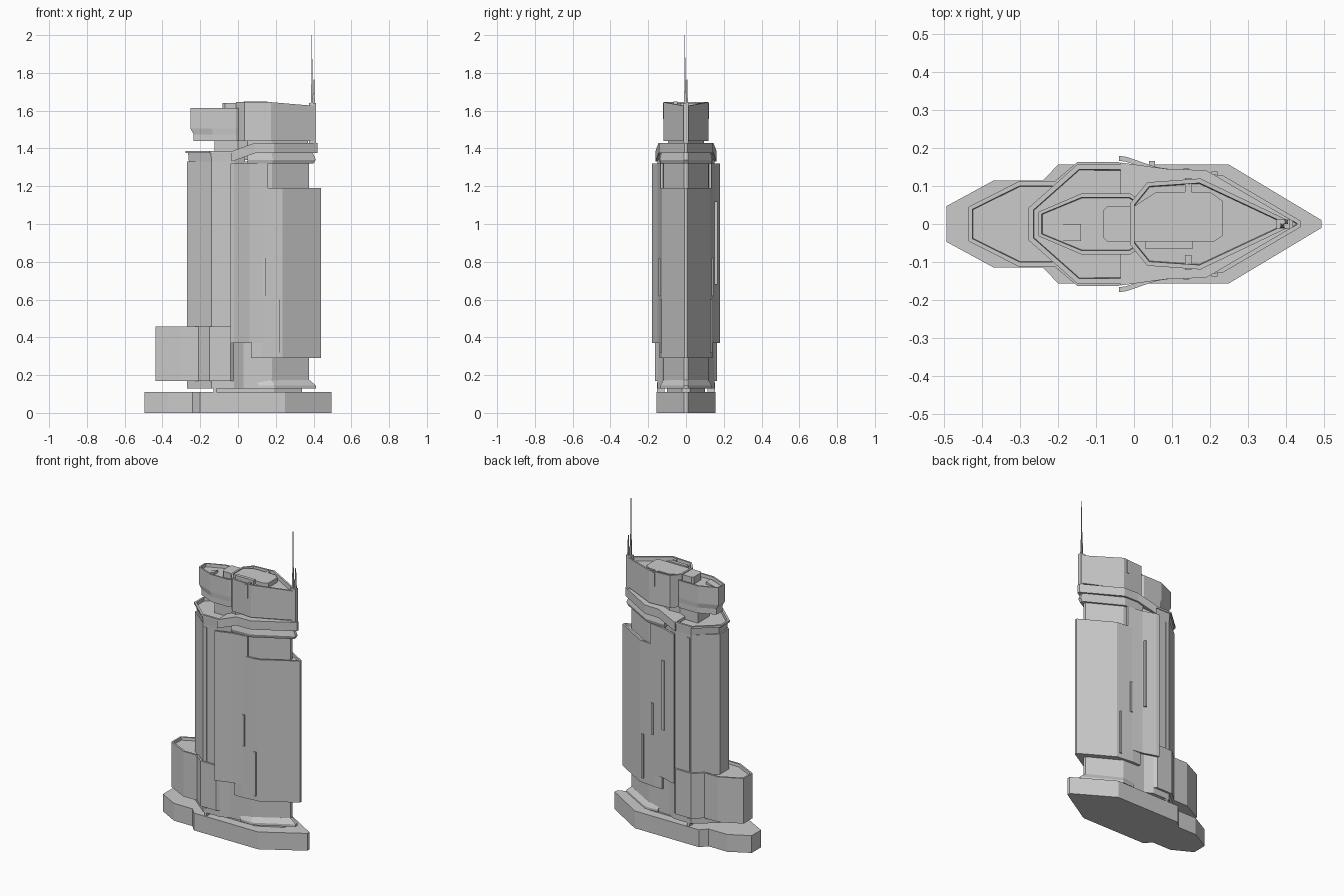
import bpy, bmesh
from mathutils import Vector


def finish(name, bm):
    bmesh.ops.recalc_face_normals(bm, faces=bm.faces)
    me = bpy.data.meshes.new(name)
    bm.to_mesh(me)
    bm.free()
    ob = bpy.data.objects.new(name, me)
    bpy.context.collection.objects.link(ob)
    return ob


def mirrored(half):
    """Close a +y half outline with its mirror image."""
    return half + [(x, -y) for x, y in reversed(half) if y > 1e-5]


def loft(name, outline, levels, rim=0, drop=0):
    """Stack an outline at levels (z, x scale, y scale); optional parapet rim."""
    bm = bmesh.new()
    rings = [[bm.verts.new((x * sx, y * sy, z)) for x, y in outline]
             for z, sx, sy in levels]
    n = len(outline)
    for a, b in zip(rings, rings[1:]):
        for i in range(n):
            j = (i + 1) % n
            bm.faces.new((a[i], a[j], b[j], b[i]))
    bm.faces.new(rings[0])
    top = bm.faces.new(rings[-1])
    bmesh.ops.recalc_face_normals(bm, faces=bm.faces)
    if rim:
        bmesh.ops.inset_region(bm, faces=[top], thickness=rim)
        # second ring makes the inside wall of the parapet
        bmesh.ops.inset_region(bm, faces=[top], thickness=0.002)
        for v in top.verts:
            v.co.z -= drop
    return finish(name, bm)


def prism(name, half, z0, z1, rim=0, drop=0):
    return loft(name, mirrored(half), [(z0, 1, 1), (z1, 1, 1)], rim, drop)


def box(name, x0, x1, y0, y1, z0, z1):
    return loft(name, [(x0, y0), (x1, y0), (x1, y1), (x0, y1)],
                [(z0, 1, 1), (z1, 1, 1)])


def spike(name, x, y, r, z0, z1):
    sq = [(x - r, y - r), (x + r, y - r), (x + r, y + r), (x - r, y + r)]
    ob = box(name, x - r, x + r, y - r, y + r, z0, z1)
    for v in ob.data.vertices:
        if v.co.z > z1 - 1e-4:
            v.co.x += (x - v.co.x) * 0.7
            v.co.y += (y - v.co.y) * 0.7
    return ob


# Plinth and the recessed joint above it
prism("plinth", [(-0.495, 0.047), (-0.37, 0.115), (-0.24, 0.115), (-0.20, 0.157),
                 (0.25, 0.157), (0.495, 0.01)], 0, 0.11)
prism("plinth_joint", [(-0.13, 0.10), (0.19, 0.10), (0.34, 0.02)], 0.10, 0.14)

# Main tower shaft
core = [(-0.27, 0.045), (-0.14, 0.15), (-0.02, 0.15), (0.03, 0.125),
        (0.18, 0.12), (0.375, 0.01)]
prism("tower_shaft", core, 0.13, 1.33)

# Flared foot under the prow
foot = mirrored([(0.10, 0.12), (0.18, 0.125), (0.385, 0.01)])
loft("prow_foot", foot, [(0.13, 1.07, 1.08), (0.145, 1.07, 1.08), (0.175, 0.98, 0.96)])

# Low rear annex with parapet
annex = [(-0.437, 0.045), (-0.305, 0.112), (-0.21, 0.112), (-0.15, 0.163),
         (-0.04, 0.163), (-0.01, 0.14)]
prism("annex", annex, 0.17, 0.43)
prism("annex_parapet", annex, 0.43, 0.457, 0.012, 0.018)

# Prow cladding block
prism("prow_cladding", [(0.07, 0.14), (0.125, 0.14), (0.235, 0.128), (0.44, 0.008)],
      0.29, 1.19, 0.012, 0.012)

# Paired details on the long sides
plate = [(-0.04, 0.180), (-0.02, 0.177), (0.06, 0.150), (0.16, 0.135)]
for side, s in (("front", -1), ("back", 1)):
    pts = [(x, s * y) for x, y in plate + [(x, y - 0.013) for x, y in reversed(plate)]]
    loft(side + "_side_plate", pts, [(0.37, 1, 1), (1.32, 1, 1)])
    for nm, x0, x1, y, z0, z1 in (
            ("shaft_rib", -0.132, -0.114, 0.153, 0.457, 1.31),
            ("shaft_rib_base", -0.13, -0.115, 0.153, 0.11, 0.16),
            ("upper_slit", 0.13, 0.145, 0.146, 0.62, 0.82),
            ("lower_slit", 0.205, 0.22, 0.138, 0.32, 0.60),
            ("head_tab", 0.135, 0.152, 0.122, 1.555, 1.64)):
        box(f"{side}_{nm}", x0, x1, s * (y - 0.04), s * y, z0, z1)
box("back_tall_slit", 0.04, 0.055, 0.14, 0.166, 0.68, 1.12)

# Rear collar, flaring upward
rear = mirrored([(-0.278, 0.043), (-0.15, 0.157), (-0.02, 0.157), (0.04, 0.13)])
loft("rear_collar", rear, [(1.31, 0.93, 0.95), (1.375, 0.95, 0.97),
                           (1.375, 1, 1), (1.387, 1, 1)], 0.014, 0.02)

# Prow collar: two bands, the upper one raking down at its rear end
band = mirrored([(0.05, 0.14), (0.18, 0.135), (0.40, 0.01)])
loft("prow_collar_lower", band, [(1.32, 1, 0.98), (1.34, 1.03, 1.02), (1.385, 0.98, 0.96)])
upper = prism("prow_collar_upper", [(-0.035, 0.162), (0.09, 0.145), (0.19, 0.142),
                                    (0.42, 0.008)], 1.375, 1.43)
for v in upper.data.vertices:
    if v.co.x < 0:
        v.co.z -= 0.045

# Neck between collars and head
prism("neck", [(-0.125, 0.06), (0.0, 0.06), (0.05, 0.095), (0.18, 0.095),
               (0.37, 0.01)], 1.34, 1.46)

# Rear head block with undercut nose
rear_head = mirrored([(-0.252, 0.032), (-0.14, 0.08), (-0.01, 0.08), (0.04, 0.05)])
loft("rear_head", rear_head, [(1.44, 0.94, 0.97), (1.475, 0.93, 0.97), (1.505, 1, 1),
                              (1.615, 1, 1)], 0.01, 0.02)

# Forward head block, top edge falling a little at the tip
head = prism("forward_head", [(-0.01, 0.055), (0.035, 0.11), (0.175, 0.12),
                              (0.41, 0.008)], 1.44, 1.645, 0.012, 0.025)
for v in head.data.vertices:
    if v.co.x > 0.3 and v.co.z > 1.5:
        v.co.z -= 0.02

# Roof deck, ramp and parapet strip
loft("roof_deck", [(-0.082, -0.035), (-0.07, -0.047), (0.21, -0.047), (0.235, -0.03),
                   (0.235, 0.06), (0.20, 0.085), (0.06, 0.085), (0.0, 0.047),
                   (-0.07, 0.047), (-0.082, 0.035)], [(1.59, 1, 1), (1.640, 1, 1)])
box("roof_hatch", 0.03, 0.155, -0.066, -0.045, 1.61, 1.648)
ramp = box("roof_ramp", -0.22, -0.14, -0.045, 0.0, 1.58, 1.612)
for v in ramp.data.vertices:
    if v.co.z > 1.6 and v.co.x < -0.2:
        v.co.z = 1.59

# Antenna cluster at the tip
box("mast_base", 0.375, 0.412, -0.012, 0.012, 1.43, 1.64)
spike("main_mast", 0.391, -0.006, 0.004, 1.60, 2.0)
spike("mast_sleeve", 0.391, -0.004, 0.007, 1.60, 1.78)
spike("short_mast", 0.402, 0.005, 0.006, 1.60, 1.765)
